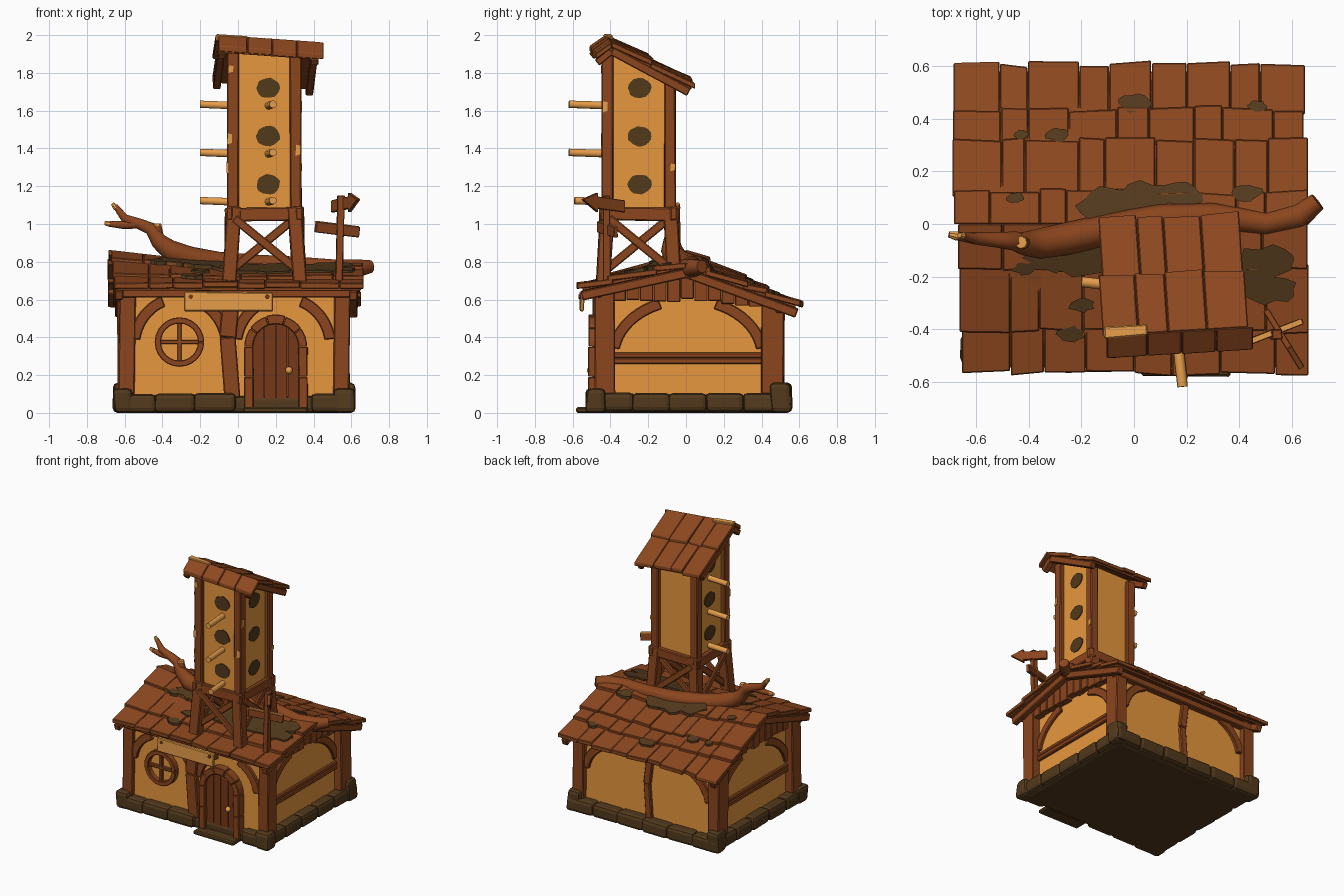
import bpy, bmesh, math, random
from mathutils import Vector, Matrix

if "Cube" in bpy.data.objects:
    bpy.data.objects.remove(bpy.data.objects["Cube"])

random.seed(4)
R = random.uniform


def material(name, rgb):
    m = bpy.data.materials.new(name)
    m.diffuse_color = (*rgb, 1)
    m.use_nodes = True
    m.node_tree.nodes["Principled BSDF"].inputs["Base Color"].default_value = m.diffuse_color
    return m


WOOD = material("brown_wood", (0.26, 0.061, 0.013))
TILE = material("shingle_brown", (0.27, 0.065, 0.014))
DOOR = material("dark_door_wood", (0.18, 0.040, 0.010))
PLASTER = material("ochre_plaster", (0.85, 0.33, 0.050))
TAN = material("pale_wood", (0.80, 0.34, 0.070))
MOSS = material("moss_stone", (0.085, 0.041, 0.012))
HOLE = material("dark_hole", (0.085, 0.040, 0.011))
smooth = []


def finish(name, bm, mat, bevel=0.0, soft=False, segments=1):
    bmesh.ops.recalc_face_normals(bm, faces=bm.faces[:])
    me = bpy.data.meshes.new(name)
    bm.to_mesh(me)
    bm.free()
    me.materials.append(mat)
    ob = bpy.data.objects.new(name, me)
    bpy.context.collection.objects.link(ob)
    if bevel:
        mod = ob.modifiers.new("bevel", "BEVEL")
        mod.width, mod.segments = bevel, segments
    if soft:
        smooth.append(ob)
    return ob


def loft(bm, rings):
    """Closed skin through equal-length rings of points."""
    vs = [[bm.verts.new(p) for p in ring] for ring in rings]
    n = len(vs[0])
    for a, b in zip(vs, vs[1:]):
        for i in range(n):
            bm.faces.new((a[i], a[(i + 1) % n], b[(i + 1) % n], b[i]))
    bm.faces.new(vs[0])
    bm.faces.new(vs[-1])


def strut(bm, a, b, w, d, side=(1, 0, 0), jit=0.0):
    """Rectangular beam from a to b; w is measured along side."""
    a, b = Vector(a), Vector(b)
    z = (b - a).normalized()
    x = Vector(side)
    x = (x - z * x.dot(z)).normalized()
    y = z.cross(x)
    quad = ((-1, -1), (1, -1), (1, 1), (-1, 1))
    loft(bm, [[p + x * (i * w / 2 + R(-jit, jit)) + y * (j * d / 2 + R(-jit, jit)) for i, j in quad]
              for p in (a, b)])


def box(bm, c, s, jit=0.0):
    strut(bm, (c[0], c[1], c[2] - s[2] / 2), (c[0], c[1], c[2] + s[2] / 2), s[0], s[1], jit=jit)


def tube(bm, pts, radii, n=10):
    pts = [Vector(p) for p in pts]
    rings = []
    for i, p in enumerate(pts):
        t = (pts[min(i + 1, len(pts) - 1)] - pts[max(i - 1, 0)]).normalized()
        x = t.cross(Vector((0.1, 0.9, 0.3))).normalized()
        y = t.cross(x)
        rings.append([p + (x * math.cos(k * math.tau / n) + y * math.sin(k * math.tau / n)) * radii[i]
                      for k in range(n)])
    loft(bm, rings)


def place(face, u, v, d, o):
    x, y = {"front": (u, -d), "back": (u, d), "right": (d, u), "left": (-d, u)}[face]
    return Vector((o[0] + x, o[1] + y, v))


def prism(bm, outline, face, d0, d1, o=(0, 0)):
    loft(bm, [[place(face, u, v, d, o) for u, v in outline] for d in (d0, d1)])


def band(bm, c, r, w, a0, a1, face, d0, d1, n=10, o=(0, 0)):
    """Elliptical arch of width w outside radii r."""
    arc = [math.radians(a0 + (a1 - a0) * i / n) for i in range(n + 1)]
    pt = lambda a, e: (c[0] + (r[0] + e) * math.cos(a), c[1] + (r[1] + e) * math.sin(a))
    loft(bm, [[place(face, *pt(a, e), d, o) for e, d in ((0, d0), (w, d0), (w, d1), (0, d1))] for a in arc])


# Roof planes: t runs from ridge (0) to eave (1)
def house_front(x, t):
    lift = 0.075 * max(0, -x / 0.65) + 0.015 * max(0, x)
    return Vector((x, -0.57 * t, 0.755 + lift * (1 - t) - 0.115 * t))


def house_back(x, t):
    q = house_front(x, t)
    return Vector((x, 0.605 * t, q.z - 0.095 * t))


def tower_back(x, t):
    return Vector((x - 0.03 * t, -0.41 + 0.44 * t + 0.06 * (x - 0.15), 1.965 - 0.235 * t - 0.07 * x))


def tower_front(x, t):
    return Vector((x, -0.41 - 0.085 * t + 0.06 * (x - 0.15), 1.965 - 0.07 * t - 0.07 * x))


def shingle(bm, P, xa, xb, ta, tb, low, th, j=.012):
    quad = [P(xa, ta), P(xb, ta), P(xb, tb + R(-j, j)), P(xa, tb + R(-j, j))]
    lifts = (0, 0, low, low)
    loft(bm, [[p + Vector((0, 0, h + l)) for p, l in zip(quad, lifts)] for h in (0, th)])


def roof(name, P, x0, x1, rows, cols, low=0.02, th=0.03):
    bm = bmesh.new()
    for xa, xb in ((x0 + .02, 0), (0, x1 - .02)):   # deck boards follow the sag
        shingle(bm, P, xa, xb, 0, 0.96, 0, 0.02, 0)
    for a, b in zip(rows, rows[1:]):
        cuts = [x0 + (x1 - x0) * (i + (R(-.22, .22) if 0 < i < cols else R(-.08, .08))) / cols
                for i in range(cols + 1)]
        for xa, xb in zip(cuts, cuts[1:]):
            shingle(bm, P, xa + .001, xb - .001, max(0, a - 0.03), b + R(-.01, .02), low + R(-.005, .006), th)
    finish(name, bm, TILE, 0.004)


roof("front_shingles", house_front, -0.66, 0.67, (0, 0.3, 0.71, 1.0), 8)
roof("back_shingles", house_back, -0.68, 0.655, (0, 0.2, 0.53, 0.72, 1.0), 9)
roof("tower_back_shingles", tower_back, -0.115, 0.435, (0, 0.5, 1.0), 4)
roof("tower_front_shingles", tower_front, -0.115, 0.45, (0, 1.0), 4, 0.01)

# Moss patches on the shingles
bm = bmesh.new()
for x, y, r in ((-.24, -.42, .045), (0, .46, .05), (.47, .45, .03), (-.1, .07, .1), (.05, .1, .09), (.18, .11, .07),
                (-.2, -.12, .12), (-.32, -.13, .08), (-.2, -.31, .04), (.5, -.15, .1), (.52, -.25, .08),
                (.43, .12, .05), (-.29, .34, .04), (.05, -.2, .15), (.2, -.2, .16), (.32, -.2, .15),
                (-.43, .34, .025), (-.42, -.17, .035), (-.45, .1, .03)):
    outline = []
    for k in range(14):
        a, q = k * math.tau / 14, r * R(.75, 1.1)
        outline.append((x + q * 1.25 * math.cos(a), y + q * .7 * math.sin(a)))
    top = [house_front(u, -v / .57) if v < 0 else house_back(u, v / .605) for u, v in outline]
    loft(bm, [[p + Vector((0, 0, h)) for p in top] for h in (0.01, 0.054)])
finish("roof_moss", bm, MOSS)

# Plaster walls with gable profile
bm = bmesh.new()
prism(bm, ((-.455, .06), (.48, .06), (.48, .575), (0, .74), (-.455, .65)), "right", -0.57, 0.53)
finish("plaster_walls", bm, PLASTER)

# Stone footing with rounded blocks
bm = bmesh.new()
box(bm, (-.02, .015, .045), (1.2, 1.02, .09))
for y in (-.475, .51):
    for i in range(6):
        x = -.54 + i * 1.04 / 5
        if y > 0 or not 0.02 < x < 0.38:
            box(bm, (x, y, .05 + R(0, .008)), (.22, .1, .1), .006)
for x in (-.6, .56):
    for i in range(5):
        box(bm, (x, -.38 + i * .195, .05 + R(0, .008)), (.09, .205, .1), .006)
    for y, h in ((-.475, .13), (.5, .16)):
        box(bm, (x + (.005 if x > 0 else -.005), y, h / 2), (.105, .11, h), .01)
finish("stone_footing", bm, MOSS, 0.025, segments=2)
bm = bmesh.new()
box(bm, (.2, -.53, .015), (.34, .1, .03), .005)
finish("door_step", bm, MOSS, 0.008)

# Timber frame: posts, plates, rails
bm = bmesh.new()
for x in (-.59, .545):
    strut(bm, (x, -.43, .1), (x + .005, -.43, .67), .085, .105, jit=.004)
    strut(bm, (x, .46, .1), (x - .005, .46, .6), .09, .12, jit=.004)
strut(bm, (-.64, -.475, .635), (.62, -.475, .635), .06, .05, (0, 1, 0))
strut(bm, (-.64, .5, .555), (.62, .5, .555), .05, .05, (0, 1, 0))
strut(bm, (-.03, -.47, .08), (-.055, -.47, .4), .085, .05)
strut(bm, (-.055, -.47, .4), (-.03, -.47, .65), .09, .05)
strut(bm, (-.04, .485, .08), (-.02, .485, .35), .05, .04)
strut(bm, (-.02, .485, .35), (-.05, .485, .58), .055, .04)
for x in (-.575, .535):
    for z, w in ((.275, .032), (.305, .028)):
        strut(bm, (x, -.43, z), (x, .45, z), .03, w)
for s in (-1, 1):
    x = .61 if s > 0 else -.63
    for P in (house_front, house_back):   # barge boards under the roof edge
        off = Vector((0, 0, -.025))
        strut(bm, P(x, 0) + off, P(x, .97) + off, .045, .05)
finish("timber_frame", bm, WOOD, 0.006)

# Vertical gable planks
bm = bmesh.new()
for face, x in (("right", .58), ("left", -.6)):
    for i in range(13):
        a, b = -.46 + i * .072, -.462 + (i + 1) * .072
        zs = [house_front(x, -y / .57).z if y < 0 else house_back(x, y / .605).z for y in (a, b)]
        lo = .6 + R(-.015, .008) - .03 * max(0, i - 7) / 5
        prism(bm, ((a, lo), (b, lo), (b, max(zs[1], lo + .01)), (a, max(zs[0], lo + .01))),
              face, abs(x) - .06, abs(x) - R(0, .01))
finish("gable_planks", bm, WOOD, 0.004)

# Curved corner braces: (centre, radii) and which ends are present
bm = bmesh.new()
L, Rt = (112, 172), (8, 68)
for face, d, arches in (("front", .45, ((-.305, .355, .215, .225, (L, Rt)), (.24, .355, .22, .225, (L, Rt)))),
                        ("back", .475, ((-.25, .3, .26, .235, (L,)), (.21, .3, .26, .235, (Rt,)))),
                        ("right", .52, ((.01, .3, .365, .27, (L, Rt)),)),
                        ("left", .56, ((.01, .3, .365, .27, (L, Rt)),))):
    for u, v, rx, ry, ends in arches:
        for a0, a1 in ends:
            band(bm, (u, v), (rx, ry), .058, a0, a1, face, d, d + .028)
finish("curved_braces", bm, WOOD, 0.005)

# Round window
bm = bmesh.new()
band(bm, (-.31, .375), (.098, .098), .033, 0, 360, "front", .44, .495, 24)
for a, b in (((-.31, .27), (-.31, .48)), ((-.415, .375), (-.205, .375))):
    strut(bm, (a[0], -.47, a[1]), (b[0], -.47, b[1]), .022, .025, (1, 0, 0) if a[0] == b[0] else (0, 0, 1))
finish("round_window_frame", bm, WOOD, 0.004)
bm = bmesh.new()
prism(bm, [(-.31 + .1 * math.cos(k * math.tau / 24), .375 + .1 * math.sin(k * math.tau / 24))
           for k in range(24)], "front", .45, .459)
finish("window_pane", bm, PLASTER)

# Arched plank door with backing, frame and knob
bm = bmesh.new()
for a, w, n, d in [(.076, .248, 12, .475)] + [(.079 + i * .0615, .0575, 4, .49) for i in range(4)]:
    us = [a + w * k / n for k in range(n + 1)]
    top = [(u, .355 + math.sqrt(max(0, .125 ** 2 - (u - .2) ** 2))) for u in us]
    prism(bm, [(us[0], .02)] + top + [(us[-1], .02)], "front", .44, d)
finish("door_planks", bm, DOOR)
bm = bmesh.new()
for i in range(5):
    band(bm, (.2, .35), (.12, .12), .046 + R(-.003, .006), i * 36 + .3, i * 36 + 35.7, "front", .44, .515, 4)
for s in (-1, 1):
    for z0, z1 in ((.02, .19), (.192, .35)):
        strut(bm, (.2 + s * .144, -.48, z0), (.2 + s * .144, -.48, z1), .048, .075, jit=.002)
finish("door_frame", bm, WOOD, 0.004)
bm = bmesh.new()
bmesh.ops.create_uvsphere(bm, u_segments=10, v_segments=6, radius=.02, matrix=Matrix.Translation((.27, -.505, .225)))
finish("door_knob", bm, TAN, soft=True)

# Name board over the door with pegs
bm = bmesh.new()
strut(bm, (-.285, -.55, .592), (.185, -.55, .588), .022, .1, (0, 1, 0), .006)
finish("hanging_board", bm, TAN, 0.005)
bm = bmesh.new()
for x in (-.25, .155):
    tube(bm, ((x, -.5, .615), (x, -.568, .615)), (.012, .012), 8)
finish("board_pegs", bm, DOOR)

# Gnarled log on the ridge with forked branch
bm = bmesh.new()
tube(bm, ((.7, .085, .775), (.63, .03, .765), (.5, 0, .77), (.3, .03, .78), (.1, .02, .785), (-.1, -.02, .795),
          (-.25, -.055, .82), (-.36, -.075, .86), (-.42, -.075, .91), (-.46, -.065, .975), (-.52, -.06, 1.0),
          (-.6, -.055, 1.03), (-.65, -.045, 1.095)),
     (.035, .05, .045, .05, .055, .06, .062, .058, .045, .036, .03, .024, .014))
tube(bm, ((-.53, -.06, 1.0), (-.61, -.055, .995), (-.68, -.045, 1.0)), (.026, .022, .015))
tube(bm, ((-.42, -.07, .91), (-.43, -.07, .995)), (.032, .024))
finish("ridge_log", bm, WOOD, soft=True)
bm = bmesh.new()
tube(bm, ((-.675, -.046, 1.0), (-.705, -.04, 1.005)), (.018, .012), 8)
tube(bm, ((-.645, -.046, 1.085), (-.665, -.043, 1.108)), (.017, .01), 8)
tube(bm, ((-.43, -.07, .99), (-.431, -.07, 1.002)), (.027, .023), 8)
finish("broken_branch_tips", bm, TAN)

# Tower: stand, posts and panels
C = (.14, -.25)
bm = bmesh.new()
for sx in (-1, 1):
    for sy in (-1, 1):
        strut(bm, (C[0] + sx * .188, C[1] + sy * .19, .68), (C[0] + sx * .16, C[1] + sy * .165, 1.09), .075, .075, jit=.003)
        top = 1.94 if sy < 0 else 1.75
        strut(bm, (C[0] + sx * .165, C[1] + sy * .165, 1.07), (C[0] + sx * .165, C[1] + sy * .165, top), .062, .06, jit=.003)
for s in (-1, 1):
    y, x = C[1] + s * .185, C[0] + s * .185
    strut(bm, (C[0] - .21, y, 1.05), (C[0] + .21, y, 1.055), .035, .07, (0, 1, 0), .003)
    strut(bm, (x, C[1] - .21, 1.055), (x, C[1] + .21, 1.05), .035, .07, jit=.003)
    for k in (-1, 1):
        strut(bm, (C[0] - k * .17, y - s * .015 * k, .76), (C[0] + k * .16, y - s * .015 * k, 1.03), .022, .046, (0, 1, 0))
        strut(bm, (x - s * .015 * k, C[1] - k * .17, .76), (x - s * .015 * k, C[1] + k * .16, 1.03), .022, .046)
finish("tower_frame", bm, WOOD, 0.006)
bm = bmesh.new()
prism(bm, ((-.165, 1.06), (.165, 1.06), (.165, 1.77), (-.165, 1.93)), "right", -.165, .165, C)
finish("tower_panels", bm, PLASTER)

# Worn pale chips on the tower posts
bm = bmesh.new()
for face, u, z, h in (("front", -.178, 1.82, .02), ("front", -.185, 1.45, .03), ("front", .178, 1.39, .03),
                      ("right", -.178, 1.62, .03), ("right", .18, 1.3, .02), ("left", -.18, 1.3, .03)):
    prism(bm, ((u - .014, z - h), (u + .012, z - h * .7), (u + .014, z + h * .8), (u - .01, z + h)),
          face, .19, .2, C)
finish("worn_chips", bm, TAN)

# Nest holes and perches
bm, pegs = bmesh.new(), bmesh.new()
for face in ("front", "right", "left"):
    for z in (1.21, 1.465, 1.72):
        u0 = .02 if face == "front" else .005
        ring = [(u0 + .063 * math.cos(a) * R(.93, 1.07), z + .053 * math.sin(a) * R(.93, 1.07))
                for a in (k * math.tau / 18 for k in range(18))]
        prism(bm, ring, face, .163, .171, C)
        if face != "right":
            reach = .37 if face == "front" and z > 1.3 else .34
            q = z - .09
            tube(pegs, (place(face, u0, q - .004, .14, C), place(face, u0 + .025, q + .004, reach, C)), (.021, .02), 10)
finish("nest_holes", bm, HOLE)
finish("perches", pegs, TAN, soft=True)

# Tower rafters and ridge piece
bm = bmesh.new()
for x in (-.085, .405):
    off = Vector((0, 0, -.02))
    strut(bm, tower_back(x, 0) + off, tower_back(x, .93) + off, .04, .045)
    strut(bm, tower_front(x, 0) + off, tower_front(x, .9) + off, .04, .04)
finish("tower_rafters", bm, WOOD, 0.005)
bm = bmesh.new()
strut(bm, (-.115, -.415, 1.985), (.05, -.405, 1.975), .04, .035, (0, 1, 0), .004)
finish("bare_ridge_piece", bm, TAN, 0.005)

# Signpost with an arrow and a plank
bm = bmesh.new()
strut(bm, (.535, -.42, .68), (.545, -.42, 1.15), .038, .038, jit=.003)
strut(bm, (.41, -.46, .985), (.64, -.37, .955), .022, .055, (.4, -.9, 0), .003)
tip = Vector((.13, -.21, .03)).normalized()
side = tip.cross(Vector((0, 0, 1))).normalized() * .012
up = Vector((0, 0, 1))
base = Vector((.56, -.455, 1.11)) - side * 1.5
arrow = [base + tip * a + up * h for a, h in ((-.14, -.032), (.03, -.032), (.03, -.052), (.125, .005),
                                              (.03, .052), (.03, .032), (-.14, .032))]
loft(bm, [[p + side * s for p in arrow] for s in (-1, 1)])
finish("signpost", bm, WOOD, 0.003)
bm = bmesh.new()
strut(bm, (.412, -.459, 1.013), (.638, -.371, .984), .02, .008, (.4, -.9, 0))
finish("worn_plank_edge", bm, TAN)

# Smooth shading on the rounded parts
for ob in smooth:
    ob.select_set(True)
    bpy.context.view_layer.objects.active = ob
bpy.ops.object.shade_smooth_by_angle(angle=math.radians(40))
